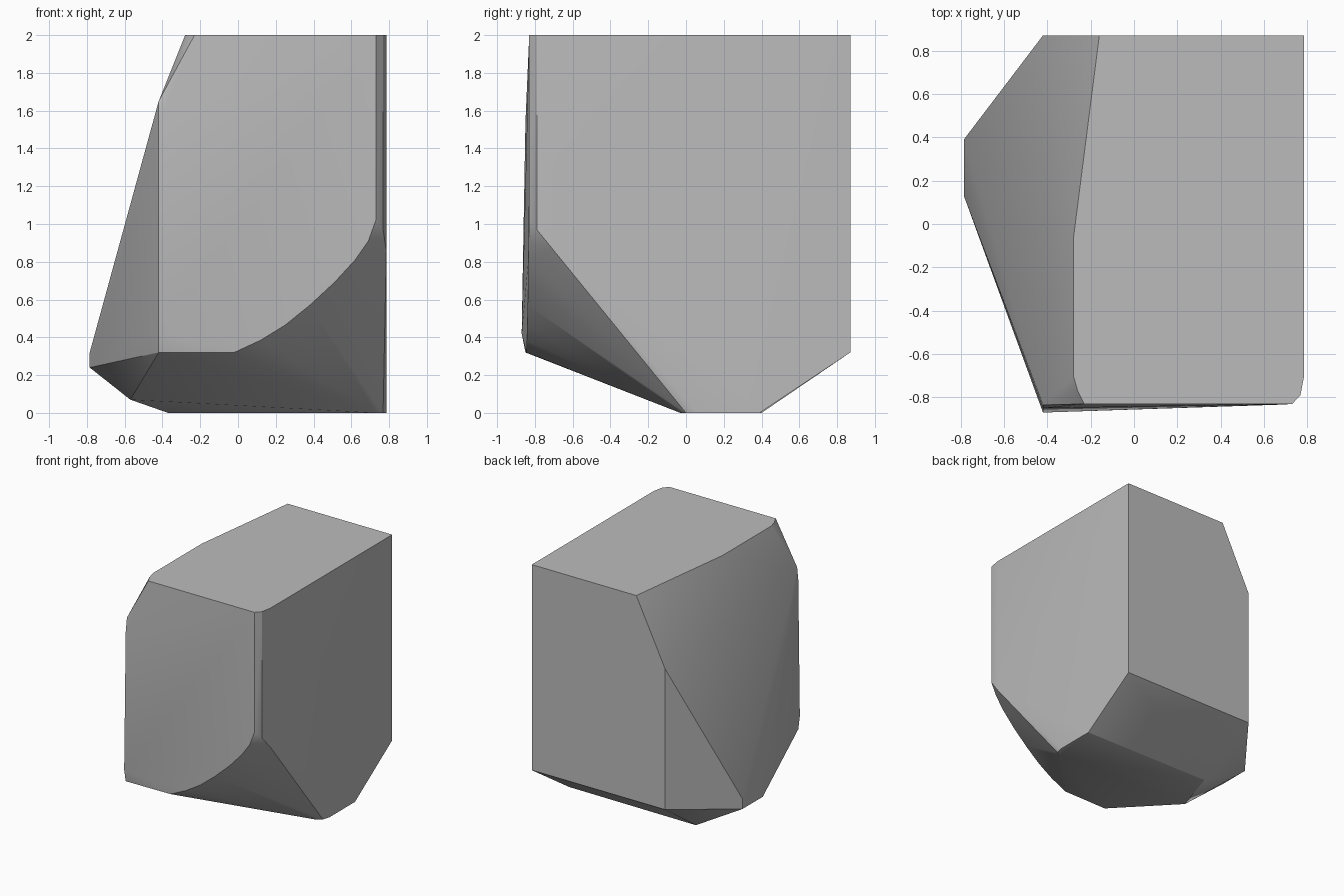
import bpy, bmesh

cube = bpy.data.objects.get("Cube")
if cube:
    bpy.data.objects.remove(cube, do_unlink=True)

# Plain grey stone
stone = bpy.data.materials.new("stone_grey")
stone.use_nodes = True
GREY = (0.5, 0.5, 0.5, 1)
stone.diffuse_color = GREY
stone.node_tree.nodes["Principled BSDF"].inputs["Base Color"].default_value = GREY

R, B = 0.785, 0.87  # flat right side and flat back

# Flat top outline
top = [(x, y, 2) for x, y in [(-0.16, B), (R, B), (R, -0.7), (0.768, -0.79), (0.73, -0.83),
                              (-0.23, -0.83), (-0.26, -0.77), (-0.28, -0.7), (-0.28, -0.07)]]
# Back face corners
back = [(-0.42, B, 1.47), (-0.42, B, 0.32), (R, B, 0.32)]
# Blunt left tip
tip = [(-R, y, z) for y in (0.13, 0.39) for z in (0.24, 0.32)]
# Front left edge
front_left = [(-0.42, -0.835, 1.65), (-0.42, -0.85, 1.54), (-0.42, -0.87, 0.42), (-0.42, -0.85, 0.32)]
# Curved front edge and rounded corner of the lower chamfer
chamfer = [(-0.02, -0.845, 0.32), (0.12, -0.843, 0.385), (0.25, -0.84, 0.465), (0.38, -0.838, 0.57),
           (0.51, -0.836, 0.69), (0.62, -0.835, 0.81), (0.69, -0.833, 0.91), (0.73, -0.83, 1.02),
           (0.768, -0.79, 0.97), (R, -0.7, 0.86)]
# Base
base = [(R, 0.06, 0), (0.768, 0, 0), (0.73, -0.03, 0), (R, 0.39, 0), (-0.37, 0.4, 0), (-0.57, -0.07, 0.07)]

# Wrap the corners in one convex block
bm = bmesh.new()
for co in top + back + tip + front_left + chamfer + base:
    bm.verts.new(co)
hull = bmesh.ops.convex_hull(bm, input=bm.verts[:])
loose = [v for v in bm.verts if not v.link_faces]
bmesh.ops.delete(bm, geom=loose, context='VERTS')
bmesh.ops.dissolve_limit(bm, angle_limit=0.01, verts=bm.verts[:], edges=bm.edges[:])
bmesh.ops.recalc_face_normals(bm, faces=bm.faces[:])
mesh = bpy.data.meshes.new("stone_block")
bm.to_mesh(mesh)
bm.free()
mesh.materials.append(stone)

block = bpy.data.objects.new("stone_block", mesh)
bpy.context.collection.objects.link(block)
bpy.context.view_layer.objects.active = block
block.select_set(True)
bpy.ops.object.shade_smooth_by_angle(angle=0.52)
